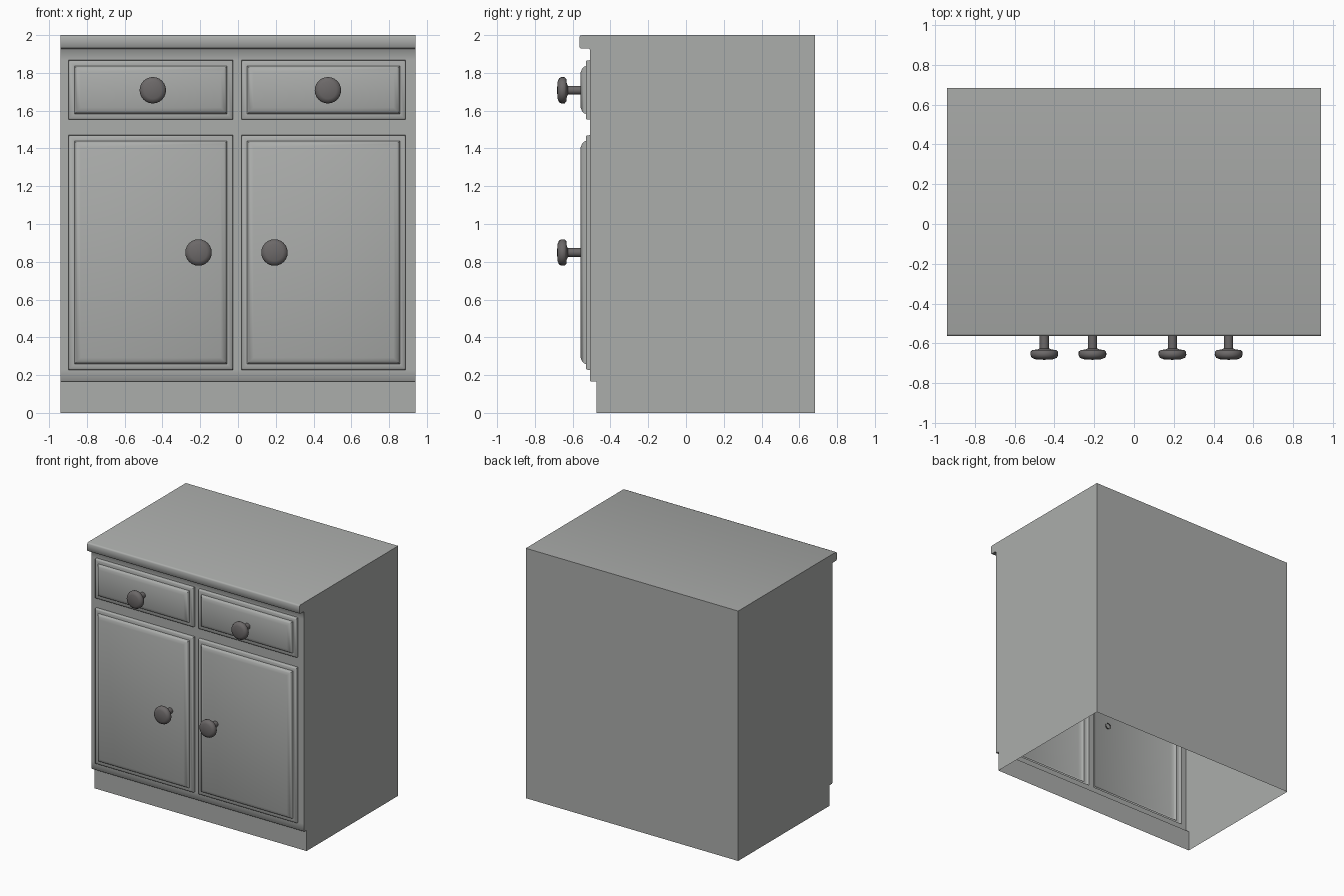
import bpy, bmesh, math
from mathutils import Vector

cube = bpy.data.objects.get("Cube")
if cube:
    bpy.data.objects.remove(cube)


def material(name, rgb):
    m = bpy.data.materials.new(name)
    m.use_nodes = True
    m.diffuse_color = (*rgb, 1)
    m.node_tree.nodes["Principled BSDF"].inputs["Base Color"].default_value = (*rgb, 1)
    return m


grey_paint = material("pale grey paint", (0.41, 0.42, 0.41))
dark_metal = material("dark metal", (0.15, 0.14, 0.14))


def finish(bm, name, mat, angle):
    mesh = bpy.data.meshes.new(name)
    bm.to_mesh(mesh)
    bm.free()
    mesh.materials.append(mat)
    ob = bpy.data.objects.new(name, mesh)
    bpy.context.collection.objects.link(ob)
    bpy.ops.object.select_all(action="DESELECT")
    ob.select_set(True)
    bpy.context.view_layer.objects.active = ob
    bpy.ops.object.shade_smooth_by_angle(angle=math.radians(angle))
    return ob


HALF, BACK, FRONT = 0.94, 0.683, -0.507
KICK_Z, LIP_Z = 0.165, 1.93

# Cabinet side profile (y, z), swept across x: plinth, face frame, worktop lip
profile = [(BACK, 0), (-0.475, 0), (-0.475, KICK_Z), (FRONT + 0.005, KICK_Z),
           (FRONT, KICK_Z + 0.005), (FRONT, LIP_Z - 0.008), (FRONT - 0.008, LIP_Z),
           (-0.557, LIP_Z), (-0.564, LIP_Z + 0.007), (-0.564, 1.988),
           (-0.560, 1.997), (-0.552, 2), (BACK, 2)]
bm = bmesh.new()
ends = [[bm.verts.new((x, y, z)) for y, z in profile] for x in (-HALF, HALF)]
for end in ends:
    bm.faces.new(end)
n = len(profile)
for i in range(n):
    j = (i + 1) % n
    bm.faces.new((ends[0][i], ends[0][j], ends[1][j], ends[1][i]))
bmesh.ops.recalc_face_normals(bm, faces=bm.faces)

# Underside is open
bmesh.ops.delete(bm, geom=[f for f in bm.faces if f.normal.z < -0.9
                           and f.calc_center_median().z < 0.01], context="FACES_ONLY")


# Cut the face frame into a grid of stiles, rails, doors and drawers
def frame_faces():
    return [f for f in bm.faces if f.normal.y < -0.99
            and abs(f.calc_center_median().y - FRONT) < 0.001]


columns = [(-0.897, -0.027), (0.018, 0.888)]
rows = [(0.228, 1.47), (1.552, 1.867)]
for cuts, axis in ((columns, Vector((1, 0, 0))), (rows, Vector((0, 0, 1)))):
    for pair in cuts:
        for c in pair:
            faces = frame_faces()
            edges = {e for f in faces for e in f.edges}
            bmesh.ops.bisect_plane(bm, geom=faces + list(edges), dist=1e-5,
                                   plane_co=axis * c, plane_no=axis)


def is_panel(f):
    c = f.calc_center_median()
    return (any(a < c.x < b for a, b in columns)
            and any(a < c.z < b for a, b in rows))


# Raise each door and drawer front: rim, rounded edge, moulding, flat field
panels = [f for f in frame_faces() if is_panel(f)]
for thickness, depth in ((0.0005, 0.018), (0.006, 0.005), (0.024, 0),
                         (0.004, 0.010), (0.010, 0.010), (0.020, 0.008)):
    bmesh.ops.inset_individual(bm, faces=panels, thickness=thickness,
                               depth=depth, use_even_offset=True)
finish(bm, "cabinet", grey_paint, 50)


# Turned knobs: (radius, y) profile spun about the y axis
knob_profile = [(0.023, -0.55), (0.023, -0.625), (0.035, -0.631), (0.060, -0.634),
                (0.069, -0.642), (0.070, -0.658), (0.064, -0.672),
                (0.045, -0.680), (0, -0.683)]


def knob(name, x, z):
    b = bmesh.new()
    verts = [b.verts.new((r, y, 0)) for r, y in knob_profile]
    edges = [b.edges.new(p) for p in zip(verts, verts[1:])]
    bmesh.ops.spin(b, geom=verts + edges, cent=(0, 0, 0), axis=(0, 1, 0),
                   angle=math.tau, steps=24)
    bmesh.ops.remove_doubles(b, verts=b.verts, dist=1e-4)
    bmesh.ops.recalc_face_normals(b, faces=b.faces)
    # Open stem end: make the front cap face forward
    cap = min(b.faces, key=lambda f: f.calc_center_median().y)
    if cap.normal.y > 0:
        bmesh.ops.reverse_faces(b, faces=b.faces)
    finish(b, name, dark_metal, 45).location = (x, 0, z)


knob("right_drawer_knob", -0.451, 1.708)
knob("left_drawer_knob", 0.476, 1.708)
knob("right_door_knob", -0.209, 0.849)
knob("left_door_knob", 0.193, 0.849)
